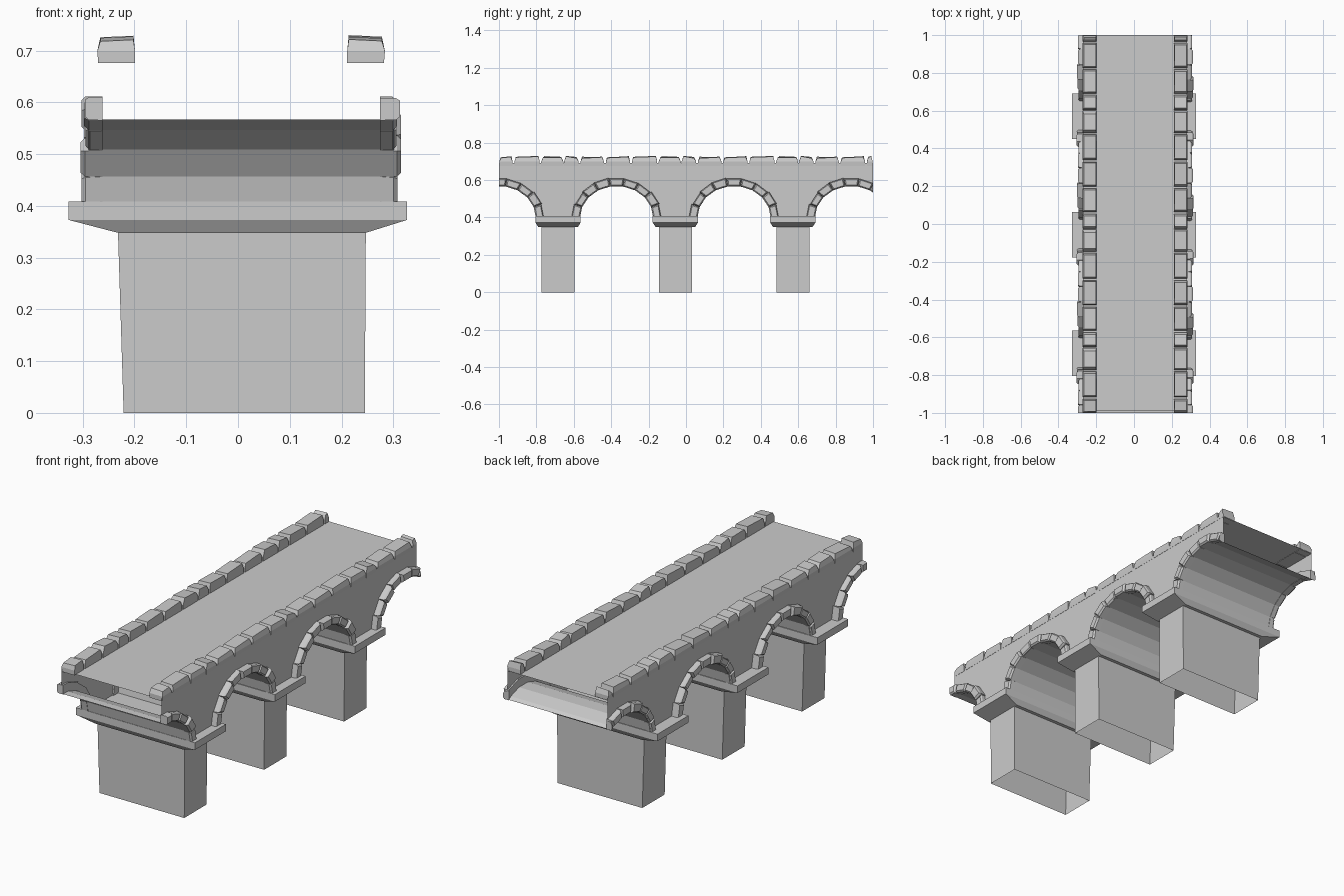
import bpy, bmesh, random
from math import sin, cos, pi
from mathutils import Vector

if "Cube" in bpy.data.objects:
    bpy.data.objects.remove(bpy.data.objects["Cube"])

random.seed(4)
CX = 0.006                          # slight sideways offset of the whole bridge
PERIOD = 0.628
PIERS = [-0.684, -0.057, 0.571]
ARCHES = [-0.999, -0.371, 0.257, 0.885]
SEGS = 9
SPRING = 0.398


def finish(name, bm, clip=False, fill=False, recalc=True):
    """Trim to the bridge length and make an object."""
    if clip:
        for y, n in ((-1, -1), (1, 1)):
            bmesh.ops.bisect_plane(bm, geom=bm.verts[:] + bm.edges[:] + bm.faces[:], dist=1e-5,
                                   plane_co=(0, y, 0), plane_no=(0, n, 0), clear_outer=True)
        if fill:
            bmesh.ops.holes_fill(bm, edges=[e for e in bm.edges if e.is_boundary], sides=0)
    if recalc:
        bmesh.ops.recalc_face_normals(bm, faces=bm.faces[:])
    me = bpy.data.meshes.new(name)
    bm.to_mesh(me)
    bm.free()
    ob = bpy.data.objects.new(name, me)
    bpy.context.collection.objects.link(ob)
    return ob


def loft(bm, rings, bottom=True, top=True):
    """Join equal loops of points into a skin, optionally capped."""
    vs = [[bm.verts.new(p) for p in r] for r in rings]
    n = len(vs[0])
    for a, b in zip(vs, vs[1:]):
        for i in range(n):
            bm.faces.new((a[i], a[(i + 1) % n], b[(i + 1) % n], b[i]))
    if bottom:
        bm.faces.new(vs[0][::-1])
    if top:
        bm.faces.new(vs[-1])


def rect(x0, x1, y0, y1, z):
    return [(x0, y0, z), (x1, y0, z), (x1, y1, z), (x0, y1, z)]


def arch_point(c, k, extra=0.0, segs=SEGS):
    a = pi - pi * k / segs
    return c + (0.198 + extra) * cos(a), SPRING + (0.172 + extra) * sin(a)


# piers (hollow below) and their flared capitals
for i, y in enumerate(PIERS):
    bm = bmesh.new()
    loft(bm, [rect(-0.221, 0.245, y - 0.088, y + 0.088, 0),
              rect(-0.232, 0.247, y - 0.088, y + 0.088, 0.352)], bottom=False, top=False)
    finish(f"pier_{i + 1}", bm)
    bm = bmesh.new()
    loft(bm, [rect(-0.232, 0.247, y - 0.105, y + 0.105, 0.348),
              rect(-0.328, 0.327, y - 0.121, y + 0.121, 0.373),
              rect(-0.328, 0.327, y - 0.121, y + 0.121, 0.408)])
    finish(f"capital_{i + 1}", bm)

# continuous underside profile running along the bridge
profile = [arch_point(c, k) for c in ARCHES for k in range(SEGS + 1)]

# barrel vaults
bm = bmesh.new()
for j in range(len(profile) - 1):
    if (j + 1) % (SEGS + 1) == 0:
        continue
    (y0, z0), (y1, z1) = profile[j], profile[j + 1]
    bm.faces.new([bm.verts.new((CX + s * 0.295, y, z)) for s, y, z in
                  ((-1, y0, z0), (1, y0, z0), (1, y1, z1), (-1, y1, z1))])
bmesh.ops.remove_doubles(bm, verts=bm.verts[:], dist=1e-5)
finish("arch_vaults", bm, clip=True)

# spandrel walls
for side, s in (("left", -1), ("right", 1)):
    bm = bmesh.new()
    x = CX + s * 0.275
    for (y0, z0), (y1, z1) in zip(profile, profile[1:]):
        pts = [(x, y0, z0), (x, y1, z1), (x, y1, 0.69), (x, y0, 0.69)]
        bm.faces.new([bm.verts.new(p) for p in pts[::s]])
    bmesh.ops.remove_doubles(bm, verts=bm.verts[:], dist=1e-5)
    finish(f"spandrel_wall_{side}", bm, clip=True, recalc=False)

# road deck
bm = bmesh.new()
bm.faces.new([bm.verts.new(p) for p in rect(CX - 0.275, CX + 0.275, -0.99, 1, 0.678)])
finish("road_deck", bm, recalc=False)

# arch ring stones, slightly uneven
for side, s in (("left", -1), ("right", 1)):
    bm = bmesh.new()
    pattern = [(random.uniform(0.034, 0.046), random.uniform(0.299, 0.311)) for _ in range(SEGS)]
    for c in ARCHES:
        for k, (thick, out) in enumerate(pattern):
            def section(x, e0, e1, inset):
                quad = [arch_point(c, k + inset, e0), arch_point(c, k + 1 - inset, e0),
                        arch_point(c, k + 1 - inset, e1), arch_point(c, k + inset, e1)]
                return [(CX + s * x, y, z) for y, z in quad]
            loft(bm, [section(0.268, -0.002, thick, 0.0),
                      section(out - 0.008, -0.002, thick, 0.02),
                      section(out, 0.004, thick - 0.006, 0.1)])
    finish(f"arch_ring_stones_{side}", bm, clip=True, fill=True)

# parapet stones: five per span, repeated
spans = [(0.0, 0.118), (0.122, 0.2), (0.21, 0.335), (0.345, 0.475), (0.485, 0.62)]
for side, s in (("left", -1), ("right", 1)):
    bm = bmesh.new()
    pattern = [(random.uniform(0.717, 0.73), random.uniform(0.717, 0.73),
                random.uniform(0.006, 0.018)) for _ in spans]
    for n in range(-1, 4):
        for (a, b), (za, zb, inset) in zip(spans, pattern):
            y0 = max(PIERS[0] - 0.09 + n * PERIOD + a, -0.998)
            y1 = min(PIERS[0] - 0.09 + n * PERIOD + b, 0.998)
            if y1 - y0 < 0.03:
                continue
            rings = [rect(0.205, 0.276, y0, y1, 0.676),
                     rect(0.205, 0.278, y0, y1, 0.699),
                     [(0.208, y0 + inset, za), (0.272, y0 + inset, za - 0.003),
                      (0.272, y1 - inset, zb - 0.003), (0.208, y1 - inset, zb)]]
            loft(bm, [[(CX + s * x, y, z) for x, y, z in r] for r in rings])
    finish(f"parapet_stones_{side}", bm)
